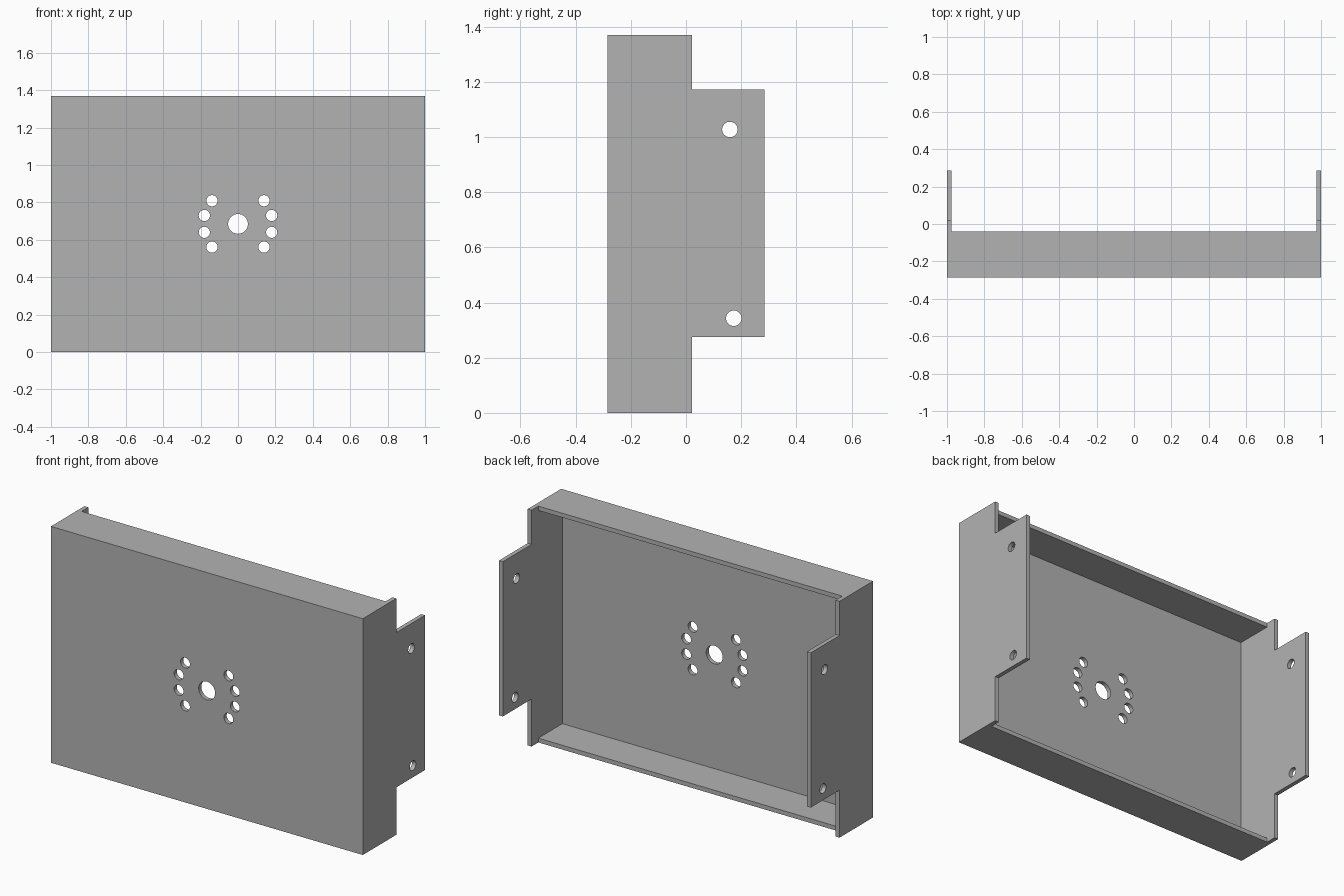
import bpy, bmesh, math
from mathutils import Matrix, Vector

cube = bpy.data.objects.get("Cube")
if cube:
    bpy.data.objects.remove(cube, do_unlink=True)

HEIGHT, FRONT, SHEET = 1.37, -0.285, 0.025
FLANGE_BACK, WALL_BACK, TAB_BACK = -0.04, 0.022, 0.285
TAB_LOW, TAB_HIGH = 0.275, 1.172

grey = bpy.data.materials.new("sheet metal grey")
grey.use_nodes = True
colour = (0.45, 0.45, 0.45, 1)
grey.diffuse_color = colour
grey.node_tree.nodes["Principled BSDF"].inputs["Base Color"].default_value = colour


def finish(name, bm):
    bmesh.ops.recalc_face_normals(bm, faces=bm.faces)
    mesh = bpy.data.meshes.new(name)
    bm.to_mesh(mesh)
    bm.free()
    mesh.materials.append(grey)
    obj = bpy.data.objects.new(name, mesh)
    bpy.context.collection.objects.link(obj)
    return obj


def extrude_profile(name, outline, half_width):
    """Extrude a (y, z) outline symmetrically along x."""
    bm = bmesh.new()
    face = bm.faces.new([bm.verts.new((-half_width, y, z)) for y, z in outline])
    grown = bmesh.ops.extrude_face_region(bm, geom=[face])["geom"]
    verts = [v for v in grown if isinstance(v, bmesh.types.BMVert)]
    bmesh.ops.translate(bm, verts=verts, vec=(2 * half_width, 0, 0))
    return finish(name, bm)


def drill(name, centre, radius, axis, depth):
    """Cylinder used to cut a round hole."""
    bm = bmesh.new()
    turn = Vector((0, 0, 1)).rotation_difference(Vector(axis)).to_matrix().to_4x4()
    bmesh.ops.create_cone(bm, cap_ends=True, segments=32, radius1=radius,
                          radius2=radius, depth=depth,
                          matrix=Matrix.Translation(centre) @ turn)
    return finish(name, bm)


def cut(target, cutter):
    cutter.hide_render = True
    mod = target.modifiers.new("cut", 'BOOLEAN')
    mod.operation, mod.solver, mod.object = 'DIFFERENCE', 'EXACT', cutter
    bpy.context.view_layer.objects.active = target
    bpy.ops.object.modifier_apply(modifier=mod.name)
    bpy.data.objects.remove(cutter, do_unlink=True)


# Stepped side outline, full width
bracket = extrude_profile("folded_bracket", [
    (FRONT, 0), (WALL_BACK, 0), (WALL_BACK, TAB_LOW), (TAB_BACK, TAB_LOW),
    (TAB_BACK, TAB_HIGH), (WALL_BACK, TAB_HIGH), (WALL_BACK, HEIGHT),
    (FRONT, HEIGHT)], 1)

# Hollow inside, leaving front panel, side walls and short flanges
inner, low, high = FRONT + SHEET, SHEET, HEIGHT - SHEET
cut(bracket, extrude_profile("cavity_cutter", [
    (inner, low), (FLANGE_BACK, low), (FLANGE_BACK, -1), (1, -1),
    (1, 2), (FLANGE_BACK, 2), (FLANGE_BACK, high), (inner, high)], 1 - SHEET))

# Centre hole and ring of small holes in the front panel
mid = HEIGHT / 2
cut(bracket, drill("centre_hole", (0, FRONT, mid), 0.053, (0, 1, 0), 0.2))
for sx in (-1, 1):
    for sz in (-1, 1):
        for x, z in ((0.139, 0.124), (0.18, 0.045)):
            cut(bracket, drill("small_hole", (sx * x, FRONT, mid + sz * z),
                               0.03, (0, 1, 0), 0.2))

# Mounting holes through both side tabs
for y, z in ((0.159, 1.027), (0.173, 0.343)):
    cut(bracket, drill("tab_hole", (0, y, z), 0.028, (1, 0, 0), 3))

# Smooth hole walls, crisp sheet edges
bpy.ops.object.select_all(action='DESELECT')
bracket.select_set(True)
bpy.context.view_layer.objects.active = bracket
bpy.ops.object.shade_smooth_by_angle(angle=math.radians(30))
